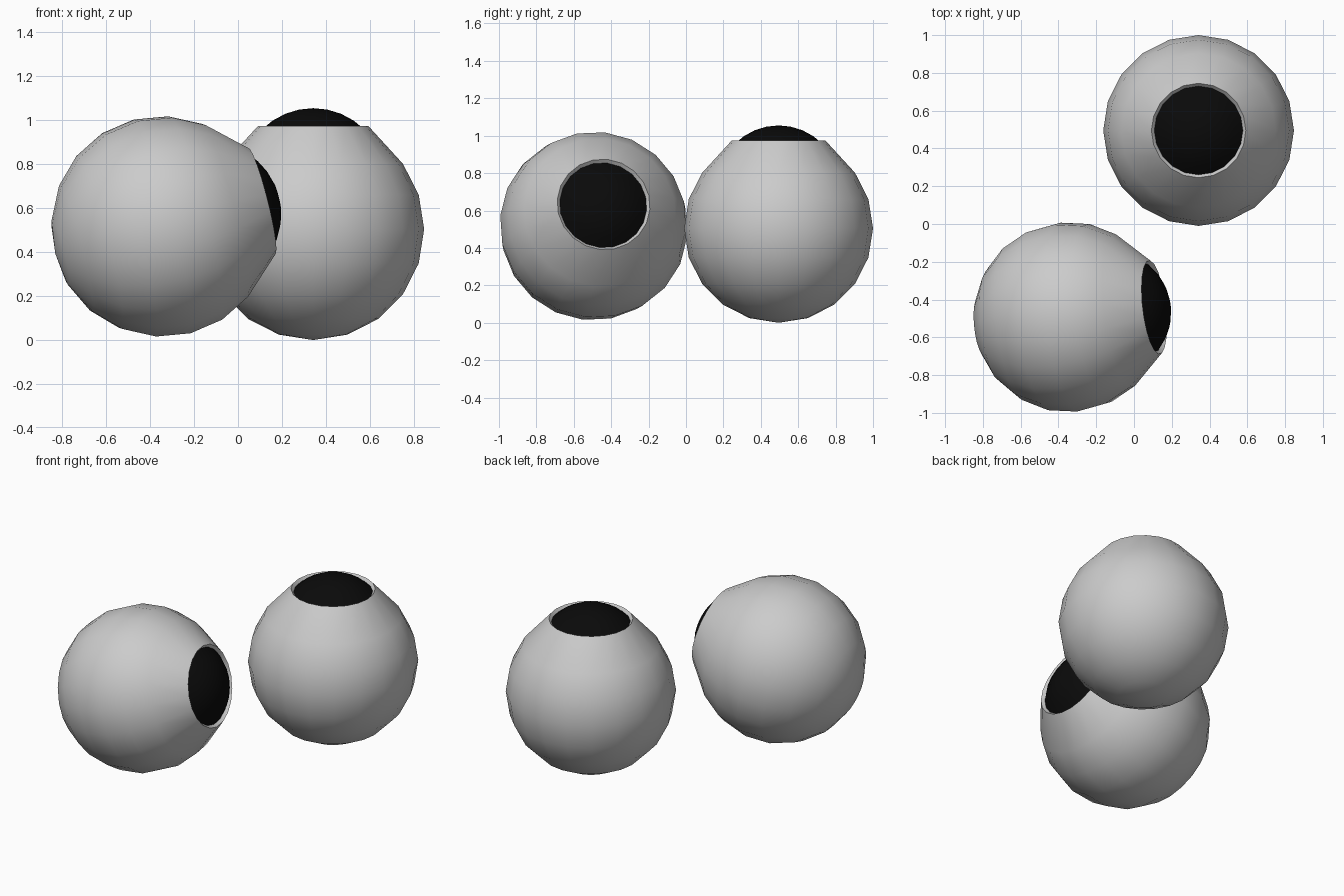
import bpy, bmesh
from math import sin, cos, pi, radians
from mathutils import Vector

if "Cube" in bpy.data.objects:
    bpy.data.objects.remove(bpy.data.objects["Cube"])

R = 0.505
STEPS = 20

black = bpy.data.materials.new("black")
black.diffuse_color = (0.003, 0.003, 0.003, 1)
black.use_nodes = True
black.node_tree.nodes["Principled BSDF"].inputs["Base Color"].default_value = black.diffuse_color


def lathe(name, profile, centre, axis, mat=None):
    """Spin an (r, z) profile round its own z, then aim that z along axis."""
    bm = bmesh.new()
    verts = [bm.verts.new((r, 0, z)) for r, z in profile]
    edges = [bm.edges.new(p) for p in zip(verts, verts[1:])]
    bmesh.ops.spin(bm, geom=verts + edges, cent=(0, 0, 0), axis=(0, 0, 1),
                   angle=2 * pi, steps=STEPS, use_duplicate=False)
    bmesh.ops.remove_doubles(bm, verts=bm.verts, dist=1e-4)
    bmesh.ops.recalc_face_normals(bm, faces=bm.faces)
    # open shells: make sure the normals point away from the middle
    if sum(f.normal.dot(f.calc_center_median()) * f.calc_area() for f in bm.faces) < 0:
        bmesh.ops.reverse_faces(bm, faces=bm.faces)
    me = bpy.data.meshes.new(name)
    bm.to_mesh(me)
    bm.free()
    ob = bpy.data.objects.new(name, me)
    bpy.context.collection.objects.link(ob)
    ob.location = centre
    ob.rotation_mode = 'QUATERNION'
    ob.rotation_quaternion = Vector((0, 0, 1)).rotation_difference(Vector(axis))
    if mat:
        me.materials.append(mat)
    bpy.ops.object.select_all(action='DESELECT')
    ob.select_set(True)
    bpy.context.view_layer.objects.active = ob
    bpy.ops.object.shade_smooth_by_angle(angle=radians(35))
    return ob


# ball: 18 degree rings, pulled-up rim, short inner wall
ball = [(R * sin(radians(a)), -R * cos(radians(a))) for a in range(0, 127, 18)]
ball += [(0.25, 0.47), (0.234, 0.451)]

# pupil: shallow dome that rises out of the rim
DOME_R = 0.329
pupil = [(DOME_R * sin(radians(a)), 0.55 - DOME_R * (1 - cos(radians(a))))
         for a in (0, 11.4, 22.8, 34.2, 45.6)]

# one eye looks up, the other lies turned to the side
for label, centre, axis in (
        ("upright", (0.342, 0.495, R), (0, 0, 1)),
        ("tilted", (-0.345, -0.493, 0.517), (0.45, 0.052, 0.115))):
    lathe(label + "_eyeball", ball, centre, axis)
    lathe(label + "_pupil", pupil, centre, axis, black)
